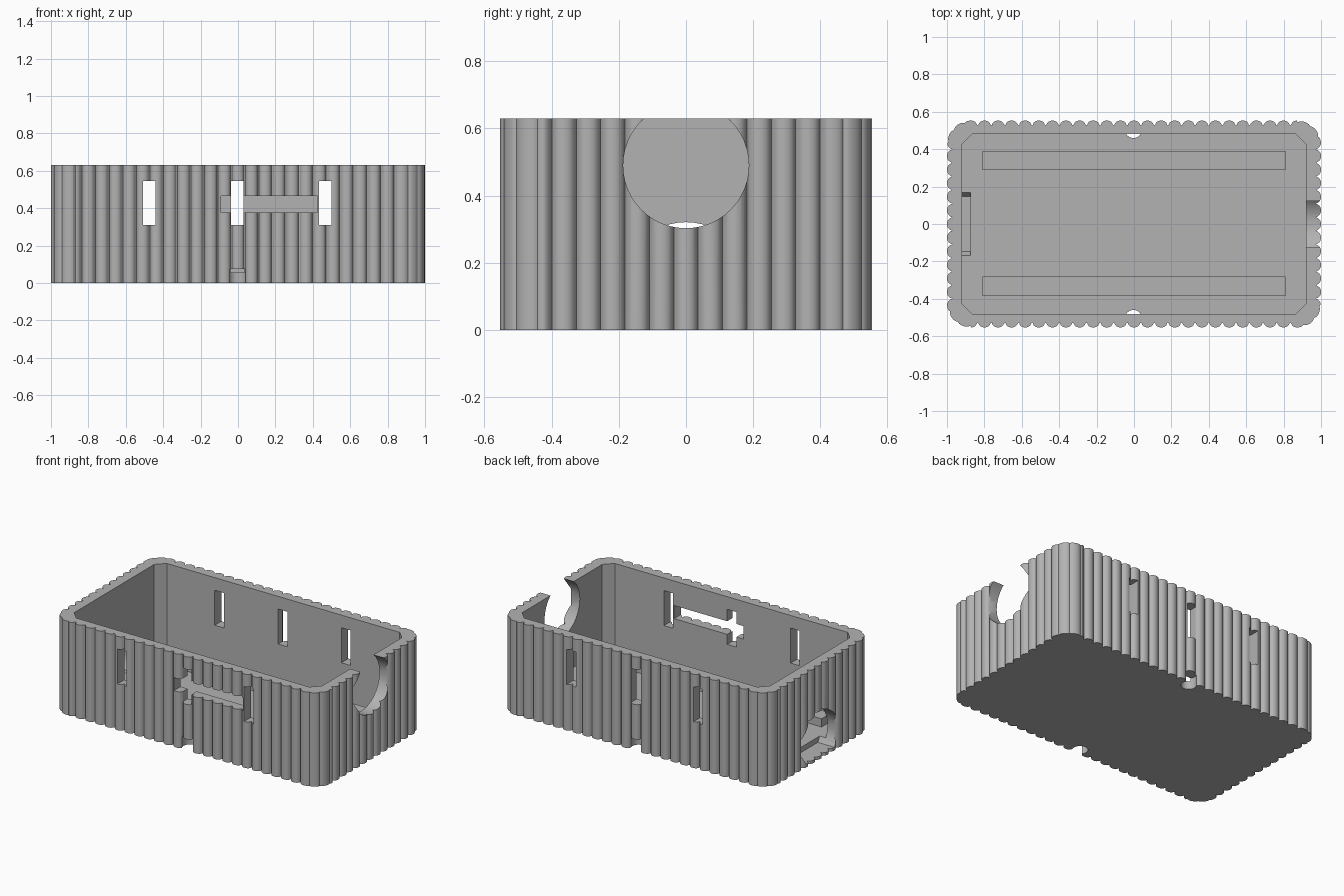
import bpy, bmesh, math
from mathutils import Vector

cube = bpy.data.objects.get("Cube")
if cube:
    bpy.data.objects.remove(cube, do_unlink=True)

grey = bpy.data.materials.new("plain grey")
grey.use_nodes = True
COLOUR = (0.45, 0.45, 0.45, 1)
grey.diffuse_color = COLOUR
grey.node_tree.nodes["Principled BSDF"].inputs["Base Color"].default_value = COLOUR

HX, HY, H = 1.0, 0.553, 0.63        # outer half sizes and height
RADIUS, PITCH, DEPTH = 0.13, 0.0727, 0.027
FLOOR = 0.055


def prism(name, outline, z0, z1):
    """Closed prism from a 2D outline."""
    bm = bmesh.new()
    face = bm.faces.new([bm.verts.new((x, y, z0)) for x, y in outline])
    top = bmesh.ops.extrude_face_region(bm, geom=[face])["geom"]
    bmesh.ops.translate(bm, vec=(0, 0, z1 - z0),
                        verts=[v for v in top if isinstance(v, bmesh.types.BMVert)])
    bmesh.ops.recalc_face_normals(bm, faces=bm.faces)
    mesh = bpy.data.meshes.new(name)
    bm.to_mesh(mesh)
    bm.free()
    mesh.materials.append(grey)
    obj = bpy.data.objects.new(name, mesh)
    bpy.context.collection.objects.link(obj)
    return obj


def block(name, x0, x1, y0, y1, z0, z1):
    return prism(name, [(x0, y0), (x1, y0), (x1, y1), (x0, y1)], z0, z1)


def circle(r, cx=0, cy=0, n=48, lowest=-9):
    pts = [(cx + r * math.cos(math.tau * i / n), cy + r * math.sin(math.tau * i / n))
           for i in range(n)]
    return [p for p in pts if p[1] > lowest]


def end_hole(name, x0, x1, r, z, lowest=-9):
    """Cylinder lying along x, optionally flat at the bottom."""
    obj = prism(name, circle(r, 0, z, lowest=lowest), x0, x1)
    for v in obj.data.vertices:
        y, zz, x = v.co
        v.co = (x, y, zz)
    return obj


def cut(obj, cutter):
    """Subtract the cutter and discard it."""
    mod = obj.modifiers.new("cut", "BOOLEAN")
    mod.operation, mod.solver, mod.object = "DIFFERENCE", "EXACT", cutter
    mesh = bpy.data.meshes.new_from_object(
        obj.evaluated_get(bpy.context.evaluated_depsgraph_get()))
    obj.modifiers.clear()
    obj.data = mesh
    bpy.data.objects.remove(cutter, do_unlink=True)


def rib(u, depth):
    """Inward offset of the rounded ribs at distance u along a side."""
    u = abs((u + PITCH / 2) % PITCH - PITCH / 2) / (PITCH * 0.46)
    return depth * (1 - math.sqrt(max(0, 1 - u * u)))


def ribbed_outline():
    """Rounded rectangle with ribs, walked counter-clockwise from the +x side."""
    pts = []
    for quarter in range(4):
        half, reach = ((HY, HX), (HX, HY))[quarter % 2]
        out = Vector((1, 0)) if quarter % 2 == 0 else Vector((0, 1))
        out *= 1 if quarter < 2 else -1
        along = Vector((-out.y, out.x))
        span = half - RADIUS
        n = round(2 * span / PITCH * 12)
        for i in range(n + 1):
            u = -span + 2 * span * i / n
            pts.append(out * (reach - rib(u, DEPTH)) + along * u)
        centre = out * (reach - RADIUS) + along * span
        for i in range(1, 30):
            a = math.pi / 2 * i / 30
            r = RADIUS - rib(a * RADIUS + span, DEPTH * 0.3)
            pts.append(centre + (out * math.cos(a) + along * math.sin(a)) * r)
    return [tuple(p) for p in pts]


# Ribbed case with a chamfered cavity
case = prism("ribbed_case", ribbed_outline(), 0, H)
IX, IY, C = 0.92, 0.48, 0.055
cavity = [(IX, -IY + C), (IX, IY - C), (IX - C, IY), (C - IX, IY),
          (-IX, IY - C), (-IX, C - IY), (C - IX, -IY), (IX - C, -IY)]
cut(case, prism("cavity_cutter", cavity, FLOOR, H + 0.1))

# Upright slots through both long walls
for x in (-0.475, -0.004, 0.466):
    cut(case, block("slot_cutter", x - 0.034, x + 0.034, -0.7, 0.7, 0.31, 0.545))

# Wide slot in the front wall
cut(case, block("wide_slot_cutter", -0.09, 0.425, -0.7, -0.3, 0.377, 0.465))

# Round openings in the end walls
cut(case, end_hole("open_hole_cutter", 0.9, 1.1, 0.187, 0.49))
cut(case, end_hole("low_hole_cutter", -1.1, -0.875, 0.187, 0.134, 0.012))

# Small round notches under the long walls
for side in (-1, 1):
    cut(case, prism("notch_cutter", circle(0.047, -0.003, side * 0.507, 32), -0.1, 0.076))

bpy.ops.object.select_all(action="DESELECT")
case.select_set(True)
bpy.context.view_layer.objects.active = case
bpy.ops.object.shade_smooth_by_angle(angle=math.radians(30))

# Support rails on the floor
for name, y in (("front_rail", -0.333), ("back_rail", 0.34)):
    block(name, -0.81, 0.81, y - 0.051, y + 0.051, FLOOR - 0.01, 0.11)
